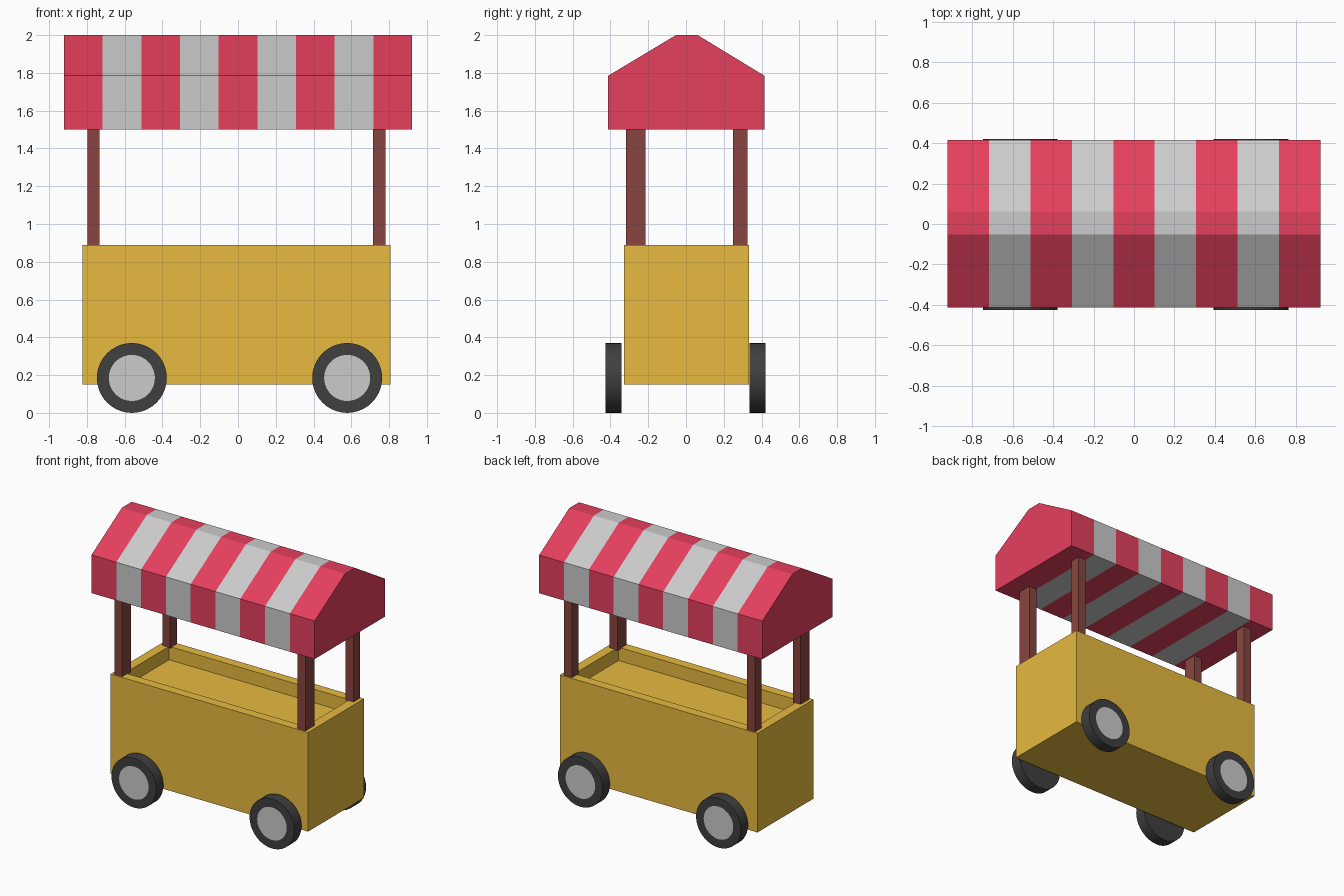
import bpy, bmesh, math

if "Cube" in bpy.data.objects:
    bpy.data.objects.remove(bpy.data.objects["Cube"])


def material(name, rgb):
    m = bpy.data.materials.new(name)
    m.diffuse_color = (*rgb, 1)
    m.use_nodes = True
    m.node_tree.nodes["Principled BSDF"].inputs["Base Color"].default_value = m.diffuse_color
    return m


RED = material("red", (0.78, 0.05, 0.11))
GREY = material("grey", (0.8, 0.8, 0.8))
ORANGE = material("orange", (0.8, 0.49, 0.05))
BROWN = material("brown", (0.25, 0.06, 0.05))
BLACK = material("black", (0.05, 0.05, 0.05))


def finish(name, bm, *mats):
    bmesh.ops.recalc_face_normals(bm, faces=bm.faces)
    me = bpy.data.meshes.new(name)
    bm.to_mesh(me)
    bm.free()
    ob = bpy.data.objects.new(name, me)
    bpy.context.collection.objects.link(ob)
    for m in mats:
        me.materials.append(m)
    return ob


def add_box(bm, x0, x1, y0, y1, z0, z1):
    verts = bmesh.ops.create_cube(bm, size=1)["verts"]
    for v in verts:
        v.co = (x1 if v.co.x > 0 else x0, y1 if v.co.y > 0 else y0,
                z1 if v.co.z > 0 else z0)


# Cart body: box with a shallow tray sunk into the top
bm = bmesh.new()
add_box(bm, -0.823, 0.808, -0.328, 0.333, 0.15, 0.89)
bm.normal_update()
top = max(bm.faces, key=lambda f: f.normal.z)
bmesh.ops.inset_region(bm, faces=[top], thickness=0.1)
tray = bmesh.ops.extrude_face_region(bm, geom=[top])
bmesh.ops.delete(bm, geom=[top], context="FACES_ONLY")
bmesh.ops.translate(bm, vec=(0, 0, -0.1),
                    verts=[g for g in tray["geom"] if isinstance(g, bmesh.types.BMVert)])
finish("cart_body", bm, ORANGE)

# Posts: the front pair is deeper than the back pair
for side, x0, x1 in (("left", -0.797, -0.733), ("right", 0.715, 0.78)):
    for end, y0, y1 in (("front", -0.318, -0.214), ("back", 0.248, 0.325)):
        bm = bmesh.new()
        add_box(bm, x0, x1, y0, y1, 0.885, 1.51)
        finish(f"{end}_{side}_post", bm, BROWN)

# Striped canopy: house-shaped section swept along x in nine bands
profile = [(-0.412, 1.5), (-0.412, 1.785), (-0.053, 2.0),
           (0.062, 2.0), (0.415, 1.785), (0.415, 1.5)]
BANDS, HALF = 9, 0.921
bm = bmesh.new()
rings = [[bm.verts.new((-HALF + 2 * HALF * i / BANDS, y, z)) for y, z in profile]
         for i in range(BANDS + 1)]
for i in range(BANDS):
    for j in range(len(profile)):
        k = (j + 1) % len(profile)
        f = bm.faces.new((rings[i][j], rings[i][k], rings[i + 1][k], rings[i + 1][j]))
        f.material_index = i % 2
bm.faces.new(rings[0])
bm.faces.new(rings[-1])
finish("canopy", bm, RED, GREY)

# Wheels: black tyre with a grey hub disc in the outer face
for side, x in (("left", -0.562), ("right", 0.578)):
    for end, y0, y1 in (("front", -0.341, -0.425), ("back", 0.336, 0.42)):
        bm = bmesh.new()
        n = 40
        loops = []
        for r, y in ((0.185, y0), (0.185, y1), (0.122, y1)):
            loops.append([bm.verts.new((x + r * math.cos(2 * math.pi * t / n), y,
                                        0.185 + r * math.sin(2 * math.pi * t / n)))
                          for t in range(n)])
        for a, b in zip(loops, loops[1:]):
            for t in range(n):
                u = (t + 1) % n
                bm.faces.new((a[t], a[u], b[u], b[t]))
        bm.faces.new(loops[0])
        bm.faces.new(loops[2]).material_index = 1
        ob = finish(f"{end}_{side}_wheel", bm, BLACK, GREY)
        bpy.ops.object.select_all(action="DESELECT")
        ob.select_set(True)
        bpy.context.view_layer.objects.active = ob
        bpy.ops.object.shade_smooth_by_angle(angle=math.radians(30))
